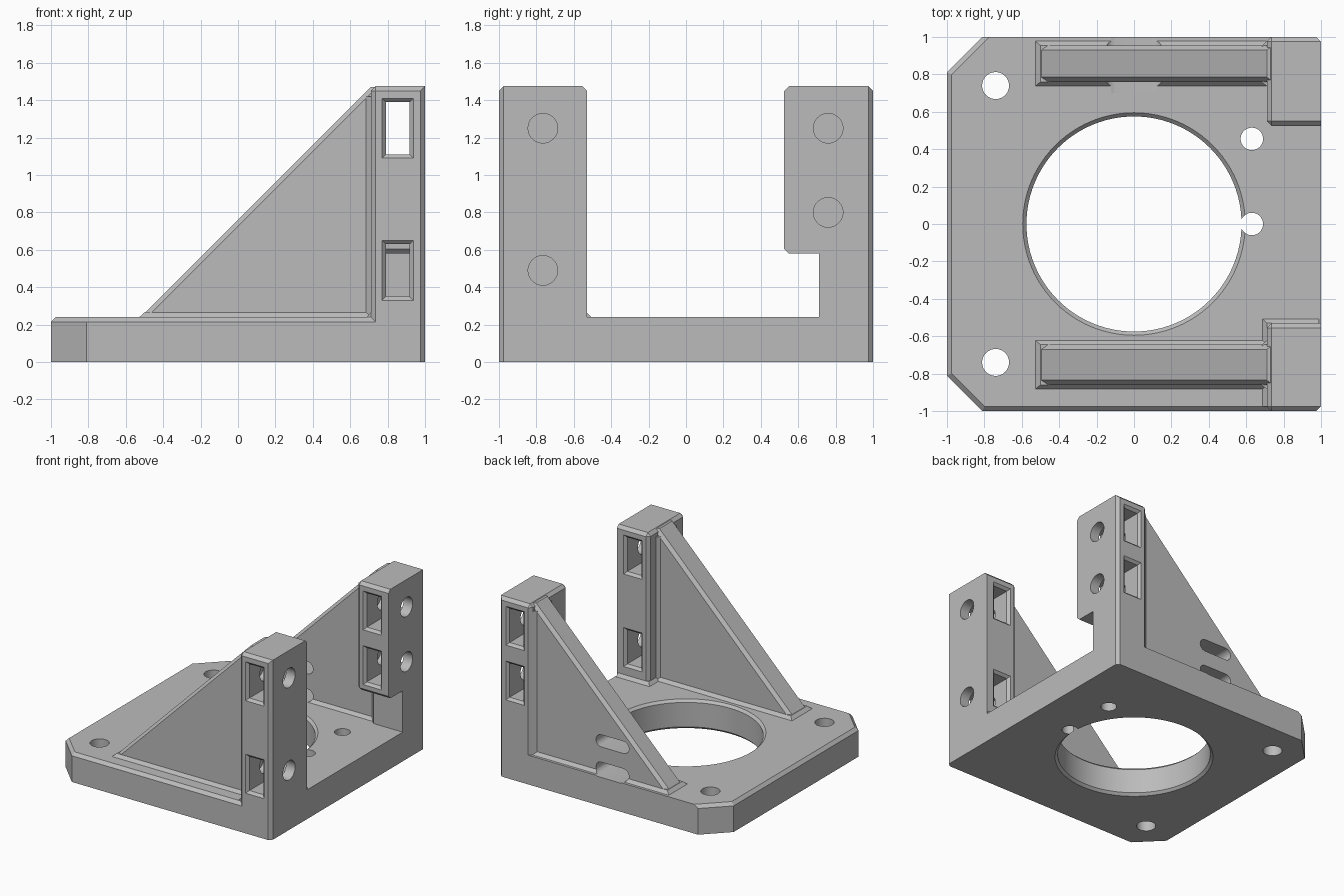
import bpy, bmesh, math
from mathutils import Vector

if "Cube" in bpy.data.objects:
    bpy.data.objects.remove(bpy.data.objects["Cube"], do_unlink=True)

grey = bpy.data.materials.new("light_grey")
grey.use_nodes = True
grey.diffuse_color = (0.5, 0.5, 0.5, 1)
grey.node_tree.nodes["Principled BSDF"].inputs["Base Color"].default_value = (0.5, 0.5, 0.5, 1)

C = 0.025      # chamfer and fillet width
TOP = 0.24     # top of base plate
HIGH = 1.475   # top of pillars


def loft(name, ring_a, ring_b, bevel_rule=None):
    """Solid between two matching rings, with chosen edges chamfered."""
    bm = bmesh.new()
    a = [bm.verts.new(p) for p in ring_a]
    b = [bm.verts.new(p) for p in ring_b]
    n = len(a)
    bm.faces.new(a)
    bm.faces.new(b[::-1])
    for i in range(n):
        j = (i + 1) % n
        bm.faces.new((a[j], a[i], b[i], b[j]))
    bmesh.ops.recalc_face_normals(bm, faces=bm.faces[:])
    if bevel_rule:
        edges = [e for e in bm.edges
                 if bevel_rule((e.verts[0].co + e.verts[1].co) / 2,
                               e.verts[1].co - e.verts[0].co)]
        bmesh.ops.bevel(bm, geom=edges, offset=C, segments=1, affect='EDGES')
    mesh = bpy.data.meshes.new(name)
    bm.to_mesh(mesh)
    bm.free()
    mesh.materials.append(grey)
    ob = bpy.data.objects.new(name, mesh)
    bpy.context.collection.objects.link(ob)
    return ob


def place(axis, u, v, w):
    """Point with w along the axis and u, v across it."""
    return Vector({"x": (w, u, v), "y": (u, w, v), "z": (u, v, w)}[axis])


def prism(name, axis, pts, lo, hi, rule=None):
    return loft(name, [place(axis, u, v, lo) for u, v in pts],
                [place(axis, u, v, hi) for u, v in pts], rule)


def rect(u0, u1, v0, v1):
    return [(u0, v0), (u1, v0), (u1, v1), (u0, v1)]


def taper(name, axis, pts_a, lo, pts_b, hi):
    return loft(name, [place(axis, u, v, lo) for u, v in pts_a],
                [place(axis, u, v, hi) for u, v in pts_b])


def circle(u, v, r, n=48):
    return [(u + r * math.cos(2 * math.pi * i / n), v + r * math.sin(2 * math.pi * i / n))
            for i in range(n)]


# Base plate with two cut corners and a chamfered upper rim
outline = [(-1, -0.81), (-0.81, -1), (1 - C, -1), (1, -1 + C),
           (1, 1 - C), (1 - C, 1), (-0.81, 1), (-1, 0.81)]
body = prism("bracket_body", "z", outline, 0, TOP,
             lambda m, d: m.z > TOP - 0.01 and m.x < 0.9 and m.y < 0.95)
solids, cutters = [], []


# Pillars: chamfered except around their outer +x face
def pillar_rule(m, d):
    concave = abs(m.y - 0.71) < 0.01 and abs(m.z - 0.58) < 0.01
    at_corner = abs(m.y) > 0.99 and abs(d.z) > 0.1
    return m.z > 0.1 and not concave and (m.x < 0.9 or at_corner)


solids.append(prism("front_pillar", "x", rect(-1, -0.53, 0, HIGH), 0.71, 1, pillar_rule))
solids.append(prism("back_pillar", "x",
                    [(1, 0), (1, HIGH), (0.525, HIGH), (0.525, 0.58), (0.71, 0.58), (0.71, 0)],
                    0.71, 1, pillar_rule))
solids.append(taper("front_pillar_foot", "z", rect(0.71 - C, 0.99, -1 + C, -0.53 + C), TOP - 0.002,
                    rect(0.71, 0.99, -1 + C, -0.53), TOP + C))

# Sloping ribs with fillets along the plate and the pillar
slope = [(-0.66, 0.1), (0.71, 1.47), (0.76, 1.47), (0.76, 0.1)]
for side, y0, y1 in (("front", -0.86, -0.645), ("back", 0.76, 0.955)):
    solids.append(prism(side + "_rib", "y", slope, y0, y1,
                        lambda m, d: abs(d.x) > 1 and abs(d.z) > 1))
    solids.append(taper(side + "_rib_foot", "z", rect(-0.53, 0.73, y0 - C, y1 + C), TOP - 0.002,
                        rect(-0.5, 0.73, y0, y1), TOP + C))
    solids.append(taper(side + "_rib_joint", "x", rect(y0, y1, 0.2, 1.42), 0.71 - C,
                        rect(y0 - C, y1 + C, 0.2, 1.42), 0.712))

# Central bore, chamfered at both ends
cutters.append(prism("bore", "z", circle(0, 0, 0.575, 96), -0.1, 0.5))
for z, s in ((0, 1), (TOP, -1)):
    cutters.append(taper("bore_chamfer", "z", circle(0, 0, 0.615, 96), z - s * 0.02,
                         circle(0, 0, 0.575, 96), z + s * 0.02))

# Vertical holes in the plate
for x, y, r in ((-0.74, 0.74, 0.072), (-0.74, -0.74, 0.072), (0.63, 0.455, 0.06), (0.63, 0, 0.06)):
    cutters.append(prism("plate_hole", "z", circle(x, y, r), -0.1, 0.5))

# Nut pockets through each pillar, and bolt holes from the +x face
for y, inner, outer, heights in ((-0.765, -0.53, -1, (0.49, 1.25)), (0.76, 0.525, 1, (0.8, 1.25))):
    s = 1 if outer > 0 else -1
    for z in heights:
        def pocket(g):
            return rect(0.79 - g, 0.917 + g, z - 0.14 - g, z + 0.14 + g)
        cutters.append(prism("nut_pocket", "y", pocket(0), min(inner, outer) - 0.1,
                             max(inner, outer) + 0.1))
        for end, out in ((outer, s), (inner, -s)):
            cutters.append(taper("pocket_chamfer", "y", pocket(0.04), end + out * 0.02,
                                 pocket(0), end - out * 0.02))
        cutters.append(prism("bolt_hole", "x", circle(y, z, 0.079), 0.715, 1.1))

# Rounded slots in the back rib
for z in (0.285, 0.51):
    arc = [math.pi * (i / 12 - 0.5) for i in range(13)]
    half = [(0.1 + 0.05 * math.cos(t), z + 0.05 * math.sin(t)) for t in arc]
    cutters.append(prism("rib_slot", "y", half + [(-u, 2 * z - v) for u, v in half], 0.7, 1.1))


# Merge everything into one solid
def combine(tool, operation):
    mod = body.modifiers.new(operation.lower(), 'BOOLEAN')
    mod.operation, mod.object, mod.solver = operation, tool, 'EXACT'
    bpy.ops.object.modifier_apply(modifier=mod.name)
    bpy.data.objects.remove(tool, do_unlink=True)


bpy.ops.object.select_all(action='DESELECT')
bpy.context.view_layer.objects.active = body
body.select_set(True)
for tool in solids:
    combine(tool, 'UNION')
for tool in cutters:
    combine(tool, 'DIFFERENCE')
bpy.ops.object.shade_smooth_by_angle(angle=math.radians(20))
